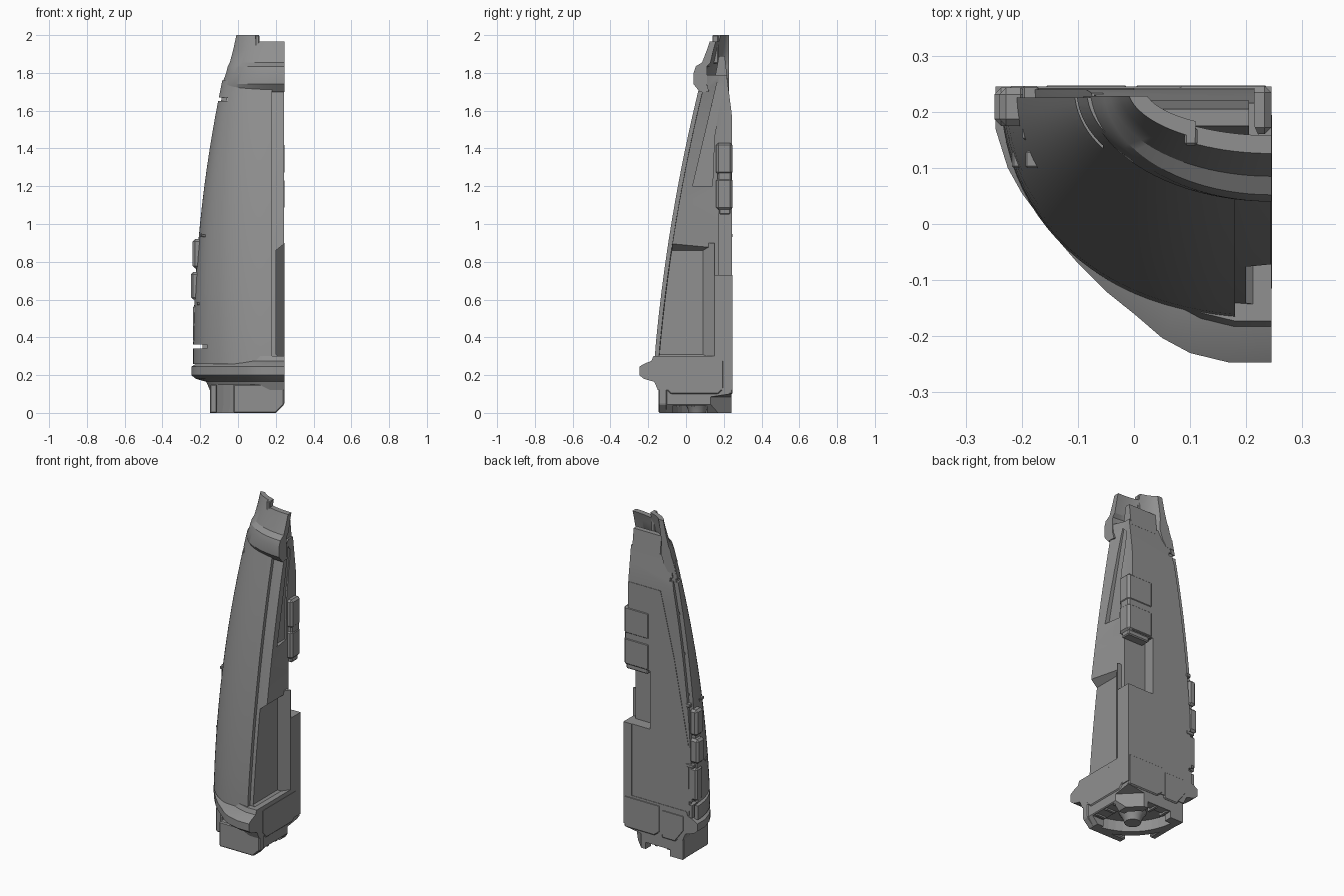
import bpy, bmesh
from math import sin, cos, acos, asin, pi, radians

if "Cube" in bpy.data.objects:
    bpy.data.objects.remove(bpy.data.objects["Cube"])

C = 0.245  # position of the flat corner in x and y
grey = bpy.data.materials.new("dark_grey")
grey.diffuse_color = (0.28, 0.28, 0.28, 1)
grey.use_nodes = True
grey.node_tree.nodes["Principled BSDF"].inputs["Base Color"].default_value = grey.diffuse_color


def loft(name, rings, smooth=False):
    bm = bmesh.new()
    vr = [[bm.verts.new(p) for p in r] for r in rings]
    n = len(vr[0])
    for a, b in zip(vr, vr[1:]):
        for i in range(n):
            j = (i + 1) % n
            bm.faces.new((a[i], a[j], b[j], b[i]))
    bm.faces.new(vr[0])
    bm.faces.new(vr[-1])
    bmesh.ops.recalc_face_normals(bm, faces=bm.faces)
    me = bpy.data.meshes.new(name)
    bm.to_mesh(me)
    bm.free()
    me.materials.append(grey)
    ob = bpy.data.objects.new(name, me)
    bpy.context.collection.objects.link(ob)
    if smooth:
        bpy.ops.object.select_all(action='DESELECT')
        ob.select_set(True)
        bpy.context.view_layer.objects.active = ob
        bpy.ops.object.shade_smooth_by_angle(angle=radians(28))
    return ob


def bevel(ob, w):
    m = ob.modifiers.new("bevel", 'BEVEL')
    m.width, m.segments, m.limit_method = w, 1, 'ANGLE'
    return ob


def prism(name, pts, axis, a, b, w=0):
    put = {'x': lambda p, d: (d, p[0], p[1]),
           'y': lambda p, d: (p[0], d, p[1]),
           'z': lambda p, d: (p[0], p[1], d)}[axis]
    ob = loft(name, [[put(p, d) for p in pts] for d in (a, b)])
    return bevel(ob, w) if w else ob


def box(name, x0, x1, y0, y1, z0, z1, w=0):
    return prism(name, [(x0, y0), (x1, y0), (x1, y1), (x0, y1)], 'z', z0, z1, w)


def cut(obs, cutter):
    cutter.hide_render = True
    for ob in obs:
        m = ob.modifiers.new("cut", 'BOOLEAN')
        m.operation, m.solver, m.object = 'DIFFERENCE', 'EXACT', cutter
        bpy.context.view_layer.objects.active = ob
        bpy.ops.object.modifier_apply(modifier=m.name)
    bpy.data.objects.remove(cutter)


def left_x(z):
    return -0.238 + 0.07 * max(0, z - 0.28) ** 2


def front_y(z):
    d = max(0, z - 0.28)
    return -0.17 + 0.085 * d + 0.055 * d * d


def arc(xl, yf, z, xmax=C, ymax=C, p=2.18, n=22):
    """Rounded quarter outline from the left-back edge to the front-right edge."""
    wx, wy = C - xl, C - yf
    t0 = asin(((C - ymax) / wy) ** (p / 2))
    t1 = acos(((C - xmax) / wx) ** (p / 2))
    out = []
    for i in range(n + 1):
        t = t0 + (t1 - t0) * i / n
        out.append((C - wx * max(0, cos(t)) ** (2 / p), C - wy * max(0, sin(t)) ** (2 / p), z))
    return out


def sheet(xl, yf, z, t, **k):
    return arc(xl, yf, z, **k) + arc(xl + t, yf + t, z, **k)[::-1]


# curved outer shell
zs = [0.26 + 1.5 * i / 16 for i in range(17)]
shell = loft("outer_shell", [sheet(left_x(z), front_y(z), z, 0.022, xmax=0.18, ymax=0.225)
                             for z in zs], True)

# inner body: right side angles in towards the back, back leans in at the top
R, B = 0.244, 0.215
rings = []
for z in [0.2 + 0.1 * i for i in range(15)] + [1.7, 1.79]:
    yb = 0.24 - max(0, z - 1.6) * 0.13
    a = arc(left_x(z) + 0.03, front_y(z) + 0.025, z, xmax=R, ymax=yb)
    rings.append(a + [(B, 0.175, z), (B, yb, z)])
core = loft("inner_body", rings, True)

# sloped recess on the right side, filled behind by a chamfered block
cut([core], loft("recess_cutter", [[(x, -0.3, z0), (x, y, z0), (x, y, z1), (x, -0.3, z1)]
                                   for x, y, z0, z1 in ((0.2, 0.1, 0.31, 0.86),
                                                        (0.25, 0.155, 0.27, 0.9))]))
side_block = prism("side_block", [(0.19, 0.09), (0.2, 0.09), (C, 0.15), (C, C), (0.19, C)],
                   'z', 0.28, 0.9)
cut([side_block], box("block_cutter", 0.18, 0.3, 0.152, 0.3, 0.73, 1.0))

# back cover plate
plate = prism("back_plate", [(B, 0.28), (-0.19, 0.28), (-0.185, 0.7), (-0.09, 1.2),
                             (0.0, 1.58), (B, 1.58)], 'y', 0.22, 0.2425)

# corner notch, upper side panel, slits
cut([core, plate], box("notch_cutter", 0.07, 0.3, 0.175, 0.3, 0.73, 1.08))
cut([core], prism("panel_cutter", [(0.035, 1.2), (0.14, 1.2), (0.15, 1.46), (0.195, 1.72),
                                   (0.165, 1.75)], 'x', 0.21, 0.3))
cut([core, shell], box("low_slit_cutter", -0.3, -0.165, -0.1, 0.3, 0.342, 0.362))
cut([core, shell], box("high_slit_cutter", -0.3, -0.055, 0.0, 0.3, 1.65, 1.67))

# edge rails on the left side of the back
for i in range(1, 6):
    z0, z1 = 0.3 + i * 0.235, 0.3 + (i + 1) * 0.235 - 0.015
    g = [left_x(z) + 0.016 for z in (z0, z1)]
    prism("back_rail", [(g[0], z0), (g[0] + .03, z0), (g[1] + .03, z1), (g[1], z1)], 'y', 0.19, 0.222)

# double hatch box on the corner
box("hatch_frame", 0.078, 0.241, 0.168, 0.242, 1.08, 1.42, 0.008)
for z in (1.075, 1.262):
    box("hatch", 0.072, 0.245, 0.16, 0.246, z, z + 0.168, 0.012)
box("hatch_foot", 0.09, 0.235, 0.175, 0.235, 1.05, 1.1, 0.006)

# top collar and crest
prof = [(1.7, -0.092, 0.072, 0.05), (1.74, -0.085, 0.04, 0.07), (1.8, -0.064, 0.04, 0.07),
        (1.835, -0.055, 0.052, 0.06), (1.855, -0.045, 0.085, 0.045), (1.92, -0.028, 0.11, 0.035),
        (2.0, -0.012, 0.138, 0.03)]
collar = loft("top_collar", [sheet(x, y, z, t, ymax=0.228, p=2.0) for z, x, y, t in prof], True)
cut([collar], box("crest_cutter", 0.11, 0.3, 0.0, 0.3, 1.965, 2.1))
box("crest_rib", 0.09, 0.113, 0.14, 0.172, 1.85, 2.0, 0.004)
prism("top_tongue", [(0.15, 1.76), (0.22, 1.76), (0.205, 1.89), (0.175, 1.89)], 'x', 0.02, 0.205)

# flared ring near the bottom
plan = [(-0.247, 0.245), (-0.247, 0.17), (-0.225, 0.1), (-0.2, 0.055), (-0.15, -0.012),
        (-0.1, -0.07), (-0.05, -0.12), (0.0, -0.16), (0.05, -0.203), (0.1, -0.23),
        (0.17, -0.247), (C, -0.247), (C, C)]
loft("flared_ring", [[(C - (C - x) * s, C - (C - y) * s, z) for x, y in plan] for z, s in
     ((0.12, 0.8), (0.165, 0.84), (0.18, 0.95), (0.2, 1), (0.245, 1), (0.262, 0.94),
      (0.275, 0.87), (0.3, 0.85))], True)

# base with a cut-off corner and a hollow underside
base = loft("base", [arc(-0.147, -0.138, z, xmax=r, ymax=0.24, n=10) + [(r, s - r, z), (s - 0.24, 0.24, z)]
                     for z, r, s in ((0, 0.2, 0.37), (0.045, 0.24, 0.37), (0.085, 0.24, 0.37),
                                     (0.1, 0.24, 0.47), (0.15, 0.24, 0.47))])
cut([base], loft("hollow_cutter", [arc(-0.105, -0.095, z, xmax=0.16, ymax=0.19, n=10)
                                   + [(0.16, 0.14, z), (0.11, 0.19, z)] for z in (-0.1, 0.065)]))
cut([base], box("side_gap_cutter", 0.1, 0.3, -0.07, 0.11, -0.1, 0.04))
cut([base], box("back_gap_cutter", -0.06, 0.1, 0.12, 0.3, -0.1, 0.04))
prism("front_block", [(-0.025, 0), (0.2, 0), (C, 0.045), (C, 0.15), (-0.025, 0.15)],
      'y', -0.145, -0.1, 0.006)
prism("left_block", [(0.0, 0), (0.24, 0), (0.24, 0.15), (0.0, 0.15)],
      'x', -0.149, -0.11, 0.006)
for k in (-0.05, 0.03, 0.1):
    box("side_tooth", 0.17, 0.23, k, k + 0.015, 0.03, 0.08)
    box("back_tooth", k, k + 0.015, 0.17, 0.23, 0.03, 0.08)

# spigot under the base
loft("bottom_spigot", [[(0.06 + r * cos(i * pi / 8), 0.06 + r * sin(i * pi / 8), z)
                        for i in range(16)] for z, r in ((0.0, 0.045), (0.03, 0.055), (0.08, 0.085))], True)

# chamfered cover plates on both flat sides of the base
side = [(-0.12, 0.14), (-0.08, 0.1), (0.17, 0.1), (0.2, 0.13), (0.2, 0.28), (-0.12, 0.28)]
prism("right_cover", side, 'x', 0.2, 0.246, 0.006)
prism("back_cover", [(0.24, 0.1), (0.24, 0.29), (0.0, 0.29), (0.0, 0.13), (0.04, 0.1)],
      'y', 0.2, 0.247, 0.006)
prism("back_cover_small", [(-0.01, 0.1), (-0.01, 0.27), (-0.16, 0.27), (-0.16, 0.18), (-0.1, 0.1)],
      'y', 0.2, 0.247, 0.006)

# pods on the left edge
for z0, z1, x in ((0.6, 0.745, -0.249), (0.765, 0.92, -0.24)):
    box("edge_pod", x, -0.19, 0.175, 0.243, z0, z1, 0.012)
box("edge_pod_low", -0.238, -0.185, 0.18, 0.24, 0.375, 0.57, 0.01)
for z in (0.57, 0.93):
    box("pod_clip", left_x(z) + 0.01, -0.17, 0.15, 0.246, z, z + 0.02, 0.003)
    box("shell_stud", left_x(z) + 0.015, left_x(z) + 0.04, 0.1, 0.13, z, z + 0.015, 0.003)
